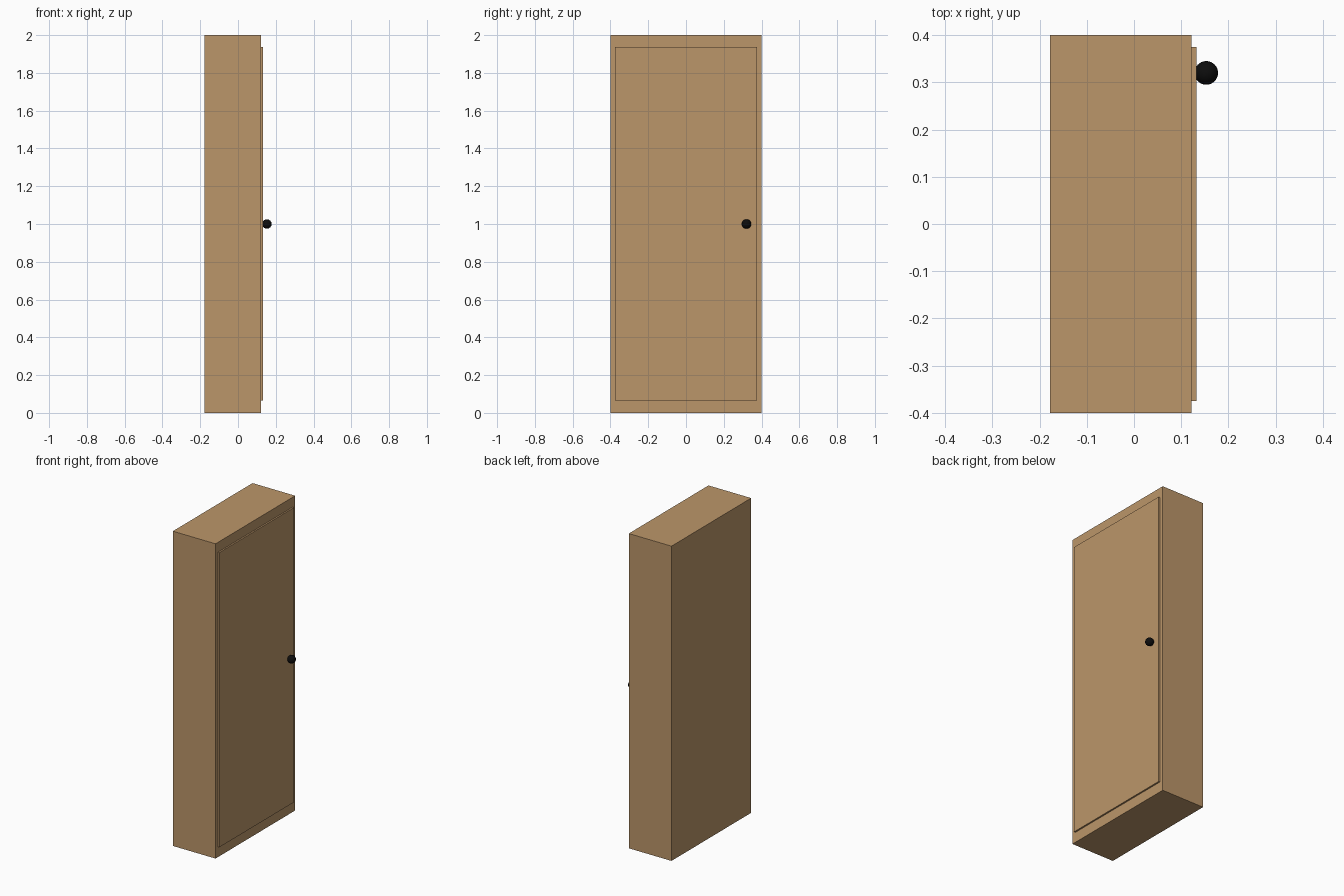
import bpy

if "Cube" in bpy.data.objects:
    bpy.data.objects.remove(bpy.data.objects["Cube"])


def material(name, rgb):
    m = bpy.data.materials.new(name)
    m.diffuse_color = (*rgb, 1.0)
    m.use_nodes = True
    m.node_tree.nodes["Principled BSDF"].inputs["Base Color"].default_value = m.diffuse_color
    return m


wood = material("light wood", (0.50, 0.305, 0.143))
black = material("black", (0.004, 0.004, 0.004))


def box(name, lo, hi, mat):
    centre = [(a + b) / 2 for a, b in zip(lo, hi)]
    bpy.ops.mesh.primitive_cube_add(size=1, location=centre)
    ob = bpy.context.object
    ob.name = name
    ob.scale = [b - a for a, b in zip(lo, hi)]
    bpy.ops.object.transform_apply(location=False, rotation=False, scale=True)
    ob.data.materials.append(mat)
    return ob


# Cabinet carcass
box("cabinet_body", (-0.178, -0.40, 0.0), (0.122, 0.40, 2.0), wood)

# Thin door standing proud of the body on the +x side
box("door", (0.112, -0.375, 0.065), (0.132, 0.375, 1.9375), wood)

# Round knob near the door's free edge
bpy.ops.mesh.primitive_uv_sphere_add(segments=32, ring_count=16, radius=0.025,
                                     location=(0.153, 0.32, 1.0))
knob = bpy.context.object
knob.name = "door_knob"
knob.data.materials.append(black)
bpy.ops.object.shade_smooth_by_angle()
